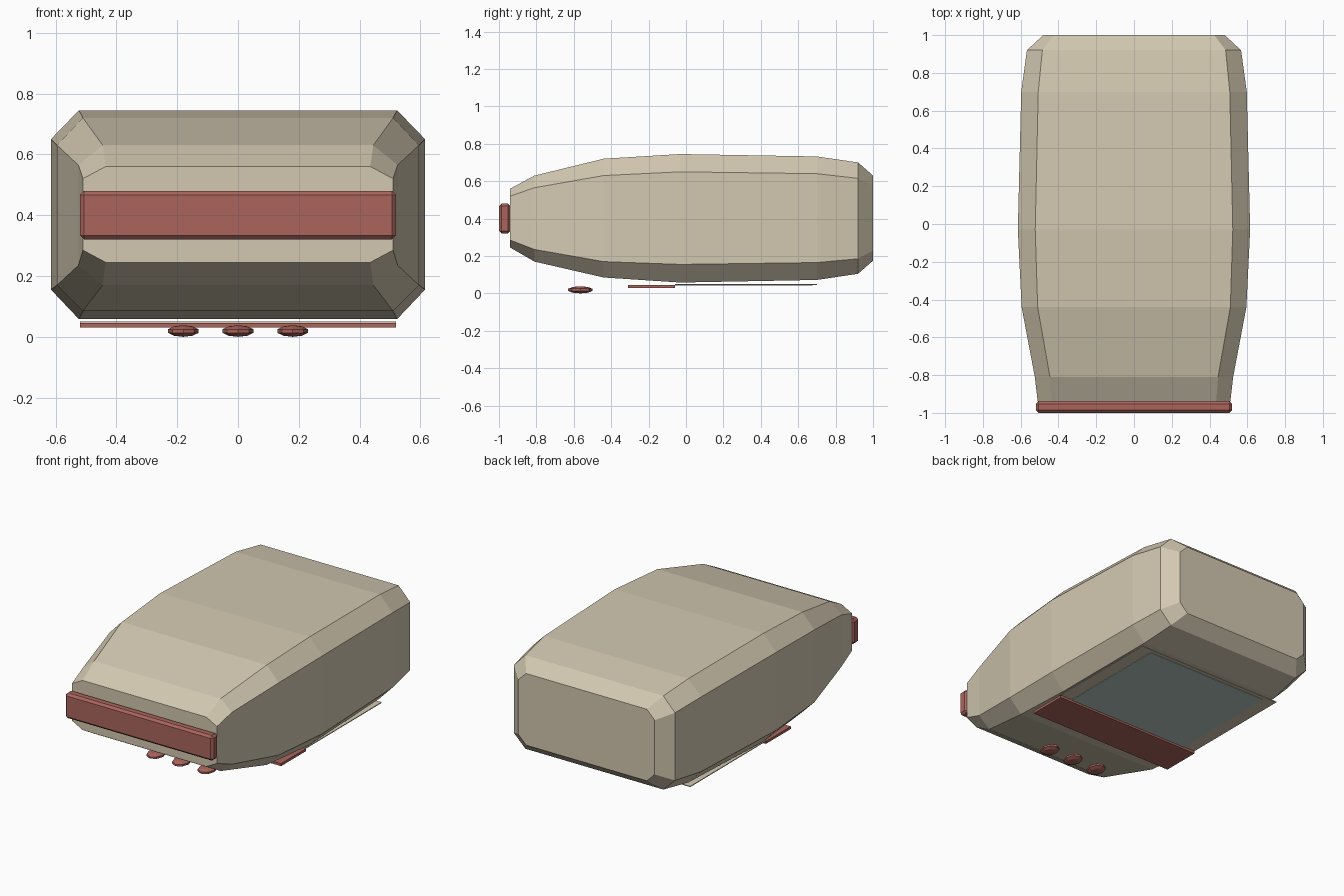
import bpy
import bmesh
from mathutils import Matrix

default_cube = bpy.data.objects.get("Cube")
if default_cube:
    bpy.data.objects.remove(default_cube, do_unlink=True)


def make_material(name, red, green, blue):
    color = (red, green, blue, 1)
    material = bpy.data.materials.new(name)
    material.use_nodes = True
    material.diffuse_color = color
    shader = material.node_tree.nodes["Principled BSDF"]
    shader.inputs["Base Color"].default_value = color
    shader.inputs["Roughness"].default_value = 0.8
    return material


beige = make_material("warm beige", 0.65, 0.58, 0.44)
brick = make_material("brick red", 0.40, 0.13, 0.107)
teal = make_material("pale teal", 0.47, 0.58, 0.53)


def add_object(name, bm, material):
    bmesh.ops.recalc_face_normals(bm, faces=bm.faces)
    mesh = bpy.data.meshes.new(name)
    bm.to_mesh(mesh)
    bm.free()
    mesh.materials.append(material)
    obj = bpy.data.objects.new(name, mesh)
    bpy.context.collection.objects.link(obj)
    return obj


def add_box(name, half_width, y_range, z_range, material, bevel=0):
    """Box centred on x, with optional single-step chamfer."""
    (y0, y1), (z0, z1) = y_range, z_range
    bm = bmesh.new()
    place = Matrix.Translation((0, (y0 + y1) / 2, (z0 + z1) / 2))
    size = Matrix.Diagonal((2 * half_width, y1 - y0, z1 - z0, 1))
    bmesh.ops.create_cube(bm, size=1, matrix=place @ size)
    if bevel:
        bmesh.ops.bevel(bm, geom=bm.edges[:], offset=bevel, segments=1,
                        affect="EDGES")
    return add_object(name, bm, material)


# Body: chamfered rectangles lofted from front to back
# y, outer half width, inner half width, bottom, low corner, high corner, top
stations = [
    (-0.94, 0.51, 0.435, 0.245, 0.285, 0.52, 0.56),
    (-0.81, 0.525, 0.445, 0.17, 0.235, 0.565, 0.63),
    (-0.44, 0.595, 0.51, 0.085, 0.17, 0.63, 0.72),
    (-0.03, 0.615, 0.523, 0.058, 0.155, 0.65, 0.745),
    (0.70, 0.597, 0.507, 0.072, 0.165, 0.64, 0.732),
    (0.92, 0.567, 0.485, 0.105, 0.185, 0.615, 0.70),
    (1.0, 0.48, 0.425, 0.175, 0.23, 0.575, 0.63),
]
bm = bmesh.new()
rings = []
for y, outer, inner, bottom, low, high, top in stations:
    right_side = [(inner, bottom), (outer, low), (outer, high), (inner, top)]
    outline = right_side + [(-x, z) for x, z in reversed(right_side)]
    rings.append([bm.verts.new((x, y, z)) for x, z in outline])
for ring, following in zip(rings, rings[1:]):
    for i in range(len(ring)):
        j = (i + 1) % len(ring)
        bm.faces.new((ring[i], ring[j], following[j], following[i]))
bm.faces.new(rings[0])
bm.faces.new(rings[-1])
add_object("body", bm, beige)

# Front bar and underside plates
add_box("front_bar", 0.52, (-1.0, -0.938), (0.32, 0.48), brick, bevel=0.014)
add_box("underside_bar", 0.52, (-0.31, -0.06), (0.03, 0.046), brick)
add_box("underside_frame", 0.52, (-0.06, 0.70), (0.046, 0.051), beige)
add_box("underside_panel", 0.435, (-0.06, 0.675), (0.043, 0.047), teal)

# Three flattened buttons under the nose
for label, x in (("right", -0.18), ("middle", 0), ("left", 0.18)):
    bm = bmesh.new()
    shape = Matrix.Translation((x, -0.565, 0.019))
    shape = shape @ Matrix.Diagonal((0.053, 0.068, 0.019, 1))
    bmesh.ops.create_uvsphere(bm, u_segments=8, v_segments=5, radius=1,
                              matrix=shape)
    add_object(label + "_button", bm, brick)
